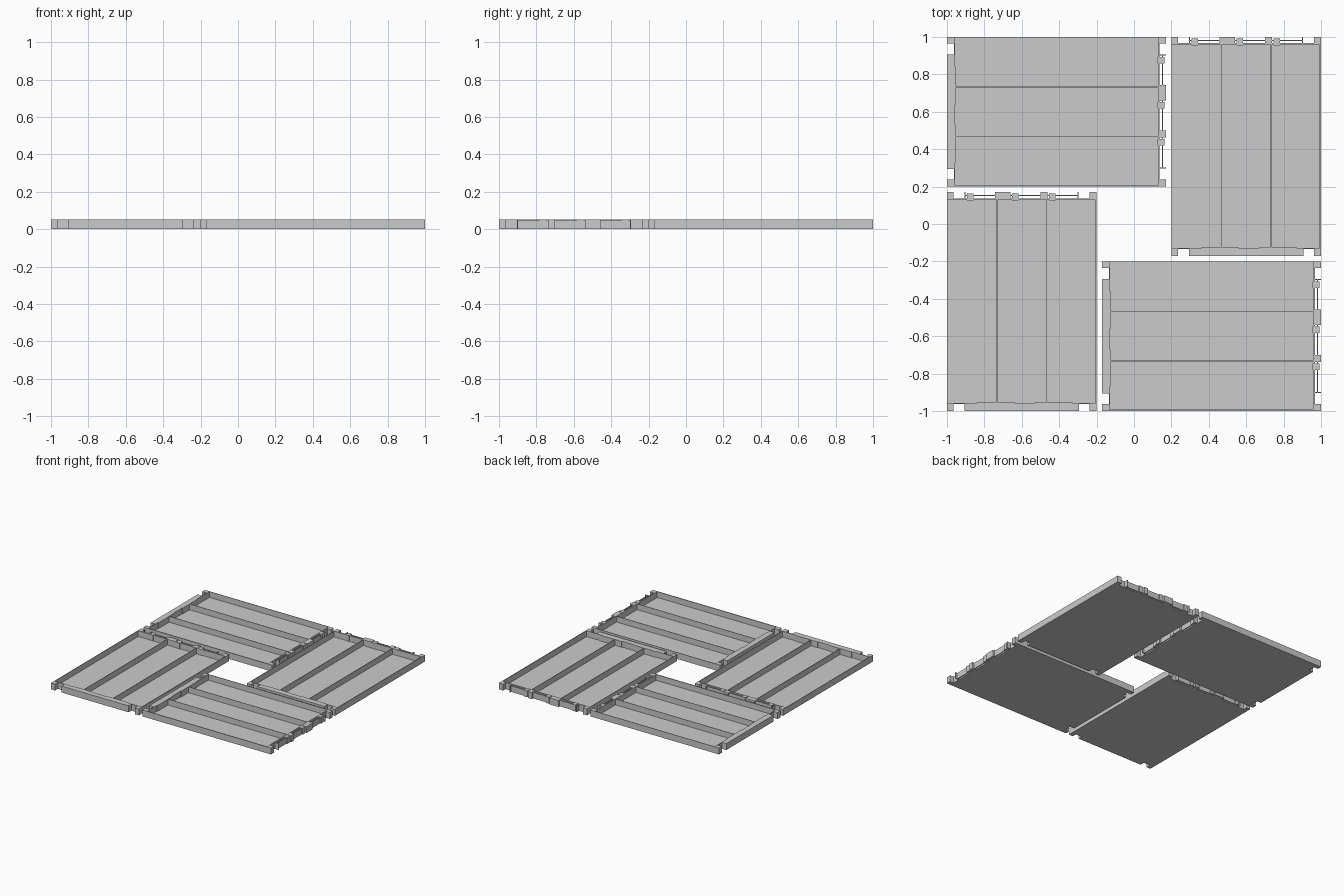
import bpy, bmesh, math
from mathutils import Matrix, Vector

if "Cube" in bpy.data.objects:
    bpy.data.objects.remove(bpy.data.objects["Cube"])

H = 0.053          # overall height
W, L = 0.4, 0.585  # half width and half length of one tray with its joints

grey = bpy.data.materials.new("light grey")
grey.diffuse_color = (0.6, 0.6, 0.6, 1)
grey.use_nodes = True
grey.node_tree.nodes["Principled BSDF"].inputs["Base Color"].default_value = grey.diffuse_color


def add_box(bm, x0, x1, y0, y1, z0=0.0, z1=H):
    """Axis-aligned box from its limits."""
    size = Matrix.Diagonal((x1 - x0, y1 - y0, z1 - z0, 1))
    mid = Matrix.Translation(((x0 + x1) / 2, (y0 + y1) / 2, (z0 + z1) / 2))
    bmesh.ops.create_cube(bm, size=1, matrix=mid @ size)


def make_mesh(name, boxes):
    bm = bmesh.new()
    for b in boxes:
        add_box(bm, *b)
    mesh = bpy.data.meshes.new(name)
    bm.to_mesh(mesh)
    bm.free()
    mesh.materials.append(grey)
    return mesh


Y0, Y1 = -L + 0.037, L - 0.033   # limits of the tray itself
parts = {}

# Floor and thin outer walls
parts["tray"] = make_mesh("tray", [
    (-W, W, Y0, Y1, 0, 0.005),
    (-W, -W + 0.004, Y0, Y1),
    (W - 0.007, W, Y0, Y1),
    (-W, W, Y0, Y0 + 0.006),
    (-W, W, Y1 - 0.010, Y1),
])

# Two long dividers
parts["dividers"] = make_mesh("dividers", [
    (x - 0.002, x + 0.002, Y0, Y1, 0.004, H) for x in (-0.133, 0.133)])

# Blocks on all four corners
corners = []
for x0, x1 in ((-W, -W + 0.036), (W - 0.038, W)):
    corners += [(x0, x1, -L, Y0), (x0, x1, Y1, L)]
parts["corner_blocks"] = make_mesh("corner_blocks", corners)

# Solid joining lip with two tabs
parts["joining_lip"] = make_mesh("joining_lip", [(-0.305, 0.305, -L, Y0)])
parts["lip_tabs"] = make_mesh("lip_tabs", [
    (x0, x0 + 0.2, Y0 + 0.004, Y0 + 0.011) for x0 in (-0.24, 0.07)])

# Clip side: spacer blocks, end fins, clips and the thin bars between them
parts["spacer_blocks"] = make_mesh("spacer_blocks", [
    (-0.142, -0.060, Y1, L), (0.100, 0.138, Y1, L),
    (-0.305, -0.301, Y1, L), (0.299, 0.303, Y1, L)])
parts["clips"] = make_mesh("clips", [
    (x, x + 0.034, Y1 - 0.012, L - 0.007) for x in (-0.292, -0.052, 0.146)])
parts["clip_bars"] = make_mesh("clip_bars", [
    (x0, x1, L - 0.021, L - 0.015, 0, 0.050)
    for x0, x1 in ((-0.302, -0.142), (-0.060, 0.100), (0.138, 0.300))])

# Four trays arranged as a pinwheel
layout = [
    ("front_left", -0.6, -0.415, 0),
    ("back_right", 0.6, 0.415, 0),
    ("back_left", -0.415, 0.6, -90),
    ("front_right", 0.415, -0.6, -90),
]
for place, x, y, turn in layout:
    for name, mesh in parts.items():
        ob = bpy.data.objects.new(f"{place}_{name}", mesh)
        ob.location = Vector((x, y, 0))
        ob.rotation_euler.z = math.radians(turn)
        bpy.context.collection.objects.link(ob)
